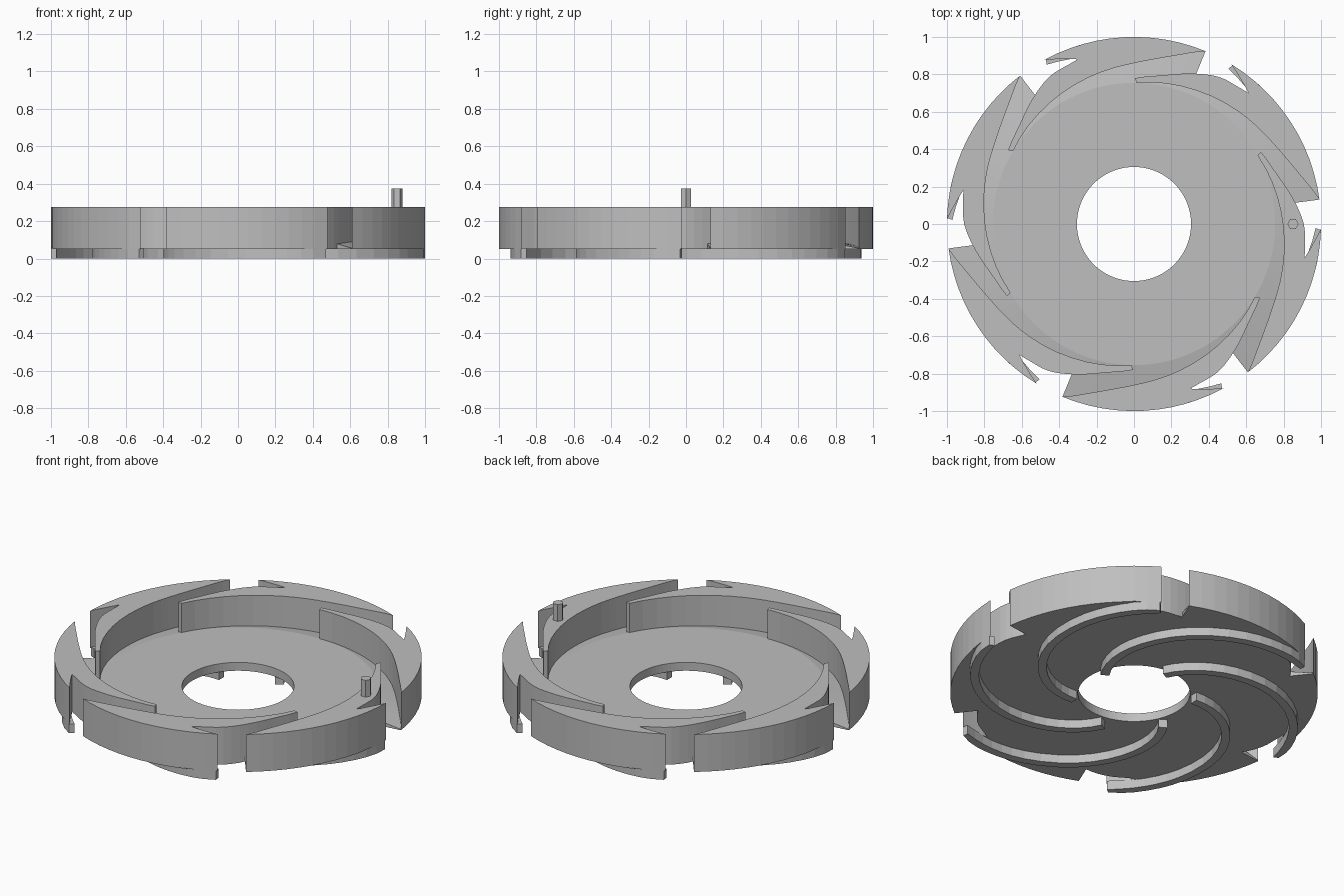
import bpy, bmesh
from math import radians, cos, sin, pi
from mathutils import Vector

cube = bpy.data.objects.get("Cube")
if cube:
    bpy.data.objects.remove(cube)

COUNT = 6
HOLE, FLAT = 0.305, 0.755           # hole radius, radius of the flat floor
BOTTOM, FLOOR, RIM, TOP = 0.05, 0.10, 0.055, 0.275

grey = bpy.data.materials.new("plain grey")
grey.use_nodes = True
color = (0.52, 0.52, 0.52, 1)
grey.diffuse_color = color
grey.node_tree.nodes["Principled BSDF"].inputs["Base Color"].default_value = color


def polar(r, deg):
    return Vector((r * cos(radians(deg)), r * sin(radians(deg))))


def curve(points, steps=3):
    """Smooth curve through (radius, degrees) points, kept in polar form."""
    p = [Vector(q) for q in points]
    p = [2 * p[0] - p[1]] + p + [2 * p[-1] - p[-2]]
    out = []
    for i in range(1, len(p) - 2):
        a, b, c, d = p[i - 1:i + 3]
        for k in range(steps):
            t = k / steps
            out.append(b + (c - a) * t / 2 + (2 * a - 5 * b + 4 * c - d) * t**2 / 2
                       + (3 * b - a - 3 * c + d) * t**3 / 2)
    return out + [p[-2]]


def finish(name, bm):
    bmesh.ops.recalc_face_normals(bm, faces=bm.faces)
    mesh = bpy.data.meshes.new(name)
    bm.to_mesh(mesh)
    bm.free()
    mesh.materials.append(grey)
    obj = bpy.data.objects.new(name, mesh)
    bpy.context.collection.objects.link(obj)
    return obj


def prism(name, outline, z0, z1):
    bm = bmesh.new()
    low = [bm.verts.new((p.x, p.y, z0)) for p in outline]
    high = [bm.verts.new((p.x, p.y, z1)) for p in outline]
    bm.faces.new(low)
    bm.faces.new(high)
    for i in range(len(low)):
        j = (i + 1) % len(low)
        bm.faces.new((low[i], low[j], high[j], high[i]))
    # split the concave caps cleanly
    bmesh.ops.triangulate(bm, faces=[f for f in bm.faces if len(f.verts) > 4])
    return finish(name, bm)


def ring_copies(obj):
    for k in range(1, COUNT):
        copy = obj.copy()
        copy.name = f"{obj.name}_{k + 1}"
        copy.rotation_euler.z = k * 2 * pi / COUNT
        bpy.context.collection.objects.link(copy)


# Shared outline pieces
TIP, BARB, HOOK, NOTCH = 7.5, 48.8, 58.6, 68.8
outer_arc = [Vector((1, TIP + (HOOK - TIP) * i / 12)) for i in range(13)]
hook_inside = curve([(1, HOOK), (0.965, 54), (0.93, BARB)])
back = curve([(0.93, BARB), (0.92, 53), (0.908, 60), (0.863, NOTCH),
              (0.81, 79), (0.78, 89.6)])
inside = curve([(0.755, 89), (0.788, 65), (0.83, 42.5), (0.867, 28),
                (0.922, 17), (1, TIP)], 4)

# Tall wedge vanes with hooked tails
vane_path = outer_arc + hook_inside[1:] + back[1:] + inside[:-1]
ring_copies(prism("upper_vane", [polar(*q) for q in vane_path], BOTTOM + 0.002, TOP))

# Base plate: flat floor sloping down to a notched rim
rim = [q for q in outer_arc if q.y < BARB] + [Vector((1, BARB))]
rim += [q for q in back if q.y < NOTCH - 0.1] + [Vector((0.863, NOTCH - 1.2))]
bm = bmesh.new()
rings = []
for k in range(COUNT):
    for r, deg in rim:
        z = FLOOR + (RIM - FLOOR) * (r - FLAT) / (1 - FLAT)
        section = ((HOLE, BOTTOM), (HOLE, FLOOR), (FLAT, FLOOR), (r, z), (r, BOTTOM))
        rings.append([bm.verts.new((*polar(s, deg + 60 * k), h)) for s, h in section])
for i, a in enumerate(rings):
    b = rings[(i + 1) % len(rings)]
    for j in range(5):
        n = (j + 1) % 5
        bm.faces.new((a[j], a[n], b[n], b[j]))
finish("base_plate", bm)

# Curved fins below the plate
spine = [polar(*q) for q in curve([(0.325, 21), (0.47, 38), (0.61, 55), (0.76, 74),
                                   (0.885, 93), (0.95, 106), (0.995, 118.4)])]
left, right = [], []
for i, p in enumerate(spine):
    way = (spine[min(i + 1, len(spine) - 1)] - spine[max(i - 1, 0)]).normalized()
    side = Vector((-way.y, way.x)) * 0.024
    for edge, q in ((left, p + side), (right, p - side)):
        edge.append(q * min(1, 1 / q.length))
ring_copies(prism("lower_fin", left + right[::-1], 0, BOTTOM + 0.005))

# Small hexagonal pin standing on one vane
prism("drive_pin", [Vector((0.85, 0)) + polar(0.03, 60 * i) for i in range(6)],
      TOP - 0.01, 0.375)
